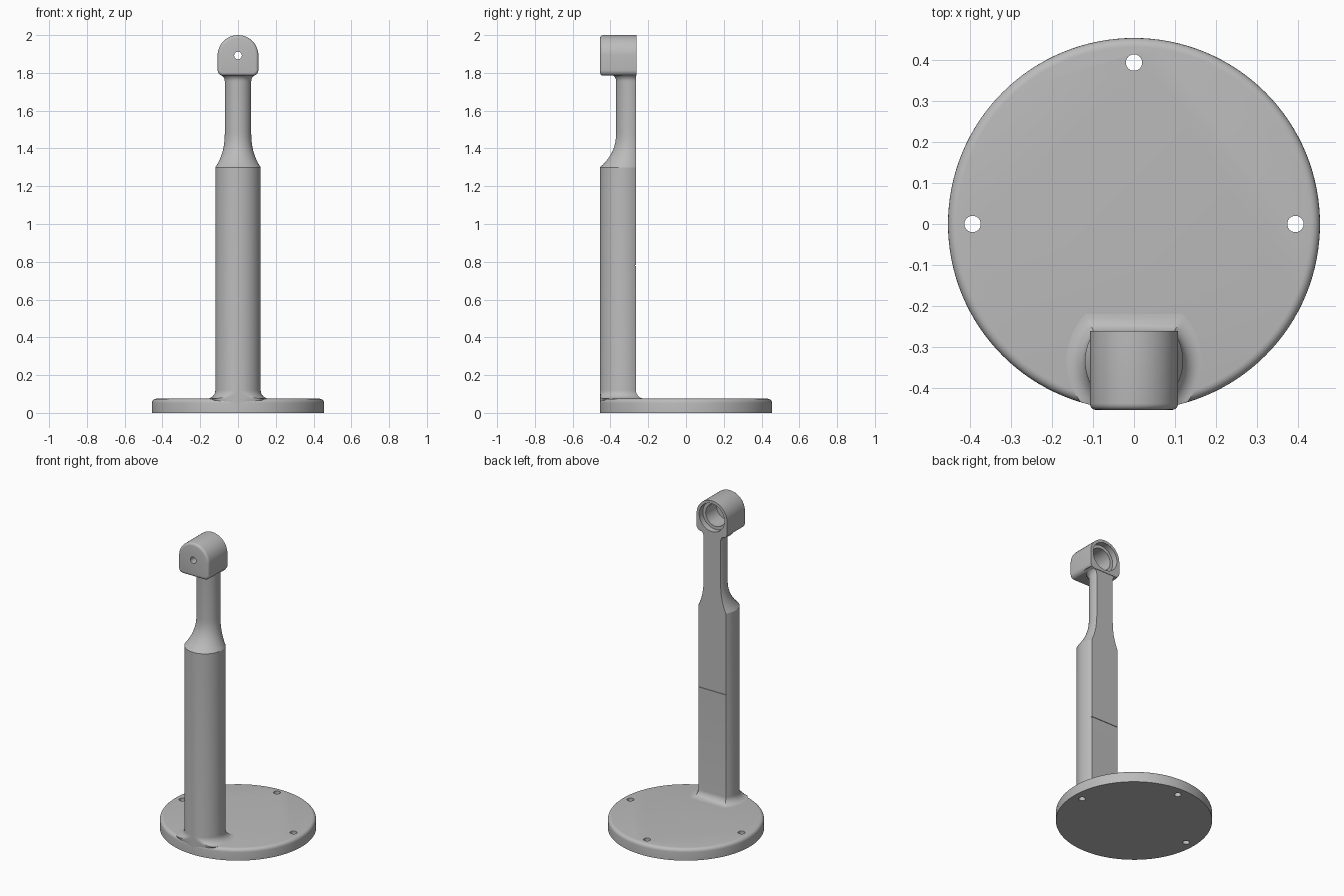
import bpy
import bmesh
from math import sin, cos, pi, asin, hypot, radians
from mathutils import Matrix

cube = bpy.data.objects.get("Cube")
if cube:
    bpy.data.objects.remove(cube, do_unlink=True)

grey = bpy.data.materials.new("matte grey")
grey.use_nodes = True
colour = (0.5, 0.5, 0.5, 1)
grey.diffuse_color = colour
grey.node_tree.nodes["Principled BSDF"].inputs["Base Color"].default_value = colour

DISC_R, DISC_H = 0.455, 0.075
BACK = -0.265          # flat rear plane of the post
COL_R, COL_Y = 0.12, -0.335
NECK_R, NECK_Y = 0.07, -0.30
HEAD_R, HEAD_Z = 0.108, 1.892


def make_object(name, bm):
    bmesh.ops.recalc_face_normals(bm, faces=bm.faces)
    mesh = bpy.data.meshes.new(name)
    bm.to_mesh(mesh)
    bm.free()
    mesh.materials.append(grey)
    obj = bpy.data.objects.new(name, mesh)
    bpy.context.collection.objects.link(obj)
    return obj


def activate(obj):
    bpy.ops.object.select_all(action='DESELECT')
    obj.select_set(True)
    bpy.context.view_layer.objects.active = obj


def cylinder_cutter(x, y, z, r, depth, along_y=False):
    bm = bmesh.new()
    turn = Matrix.Rotation(pi / 2, 4, 'X') if along_y else Matrix()
    bmesh.ops.create_cone(bm, cap_ends=True, segments=48, radius1=r, radius2=r,
                          depth=depth, matrix=Matrix.Translation((x, y, z)) @ turn)
    return make_object("cutter", bm)


def cut(obj, cutter):
    mod = obj.modifiers.new("cut", 'BOOLEAN')
    mod.operation = 'DIFFERENCE'
    mod.solver = 'EXACT'
    mod.object = cutter
    activate(obj)
    bpy.ops.object.modifier_apply(modifier=mod.name)
    bpy.data.objects.remove(cutter, do_unlink=True)


def smooth(obj):
    activate(obj)
    bpy.ops.object.shade_smooth_by_angle(angle=radians(30))


# Round base with softened top rim and three screw holes
bm = bmesh.new()
bmesh.ops.create_cone(bm, cap_ends=True, segments=128, radius1=DISC_R, radius2=DISC_R,
                      depth=DISC_H, matrix=Matrix.Translation((0, 0, DISC_H / 2)))
rim = [e for e in bm.edges if all(v.co.z > DISC_H - 0.001 for v in e.verts)]
bmesh.ops.bevel(bm, geom=rim, offset=0.022, segments=5, profile=0.5, affect='EDGES')
base = make_object("base", bm)
for x, y in ((-0.395, 0), (0.395, 0), (0, 0.395)):
    cut(base, cylinder_cutter(x, y, 0.04, 0.02, 0.3))
smooth(base)


# D-shaped cross-section: round at the front, flat at the back
def section(z, r, cy, back, steps=56):
    start = asin(max(-1, min(1, (back - cy) / r)))
    points = []
    for i in range(steps + 1):
        a = start - (pi + 2 * start) * i / steps
        x, y = r * cos(a), cy + r * sin(a)
        k = min(1, DISC_R / hypot(x, y))
        points.append((x * k, y * k, z))
    return points


def loft(name, rings):
    bm = bmesh.new()
    loops = [[bm.verts.new(p) for p in ring] for ring in rings]
    n = len(loops[0])
    for low, high in zip(loops, loops[1:]):
        for i in range(n):
            j = (i + 1) % n
            bm.faces.new((low[i], low[j], high[j], high[i]))
    bm.faces.new(loops[0])
    bm.faces.new(loops[-1])
    return make_object(name, bm)


# Column with a fillet where it meets the base
FILLET = 0.045
rings = [section(0.01, COL_R, COL_Y, BACK)]
for i in range(9):
    a = pi / 2 * i / 8
    o = FILLET * (1 - sin(a))
    z = DISC_H + FILLET * (1 - cos(a))
    rings.append(section(z, COL_R + o, COL_Y, BACK + o))
rings.append(section(1.3, COL_R, COL_Y, BACK))
column = loft("column", rings)

# Fine horizontal seam on the flat back of the column
bm = bmesh.new()
bmesh.ops.create_cube(bm, size=1, matrix=Matrix.Translation((0, BACK, 0.78))
                      @ Matrix.Diagonal((0.4, 0.008, 0.006, 1)))
cut(column, make_object("cutter", bm))
smooth(column)

# Slim neck: sweeps in from the column and flares out under the head
rings = []
for i in range(13):
    t = i / 12
    f = (1 - t) ** 2.5
    rings.append(section(1.3 + 0.19 * t, NECK_R + (COL_R - NECK_R) * f,
                         NECK_Y + (COL_Y - NECK_Y) * f, BACK))
for i in range(9):
    a = pi / 2 * i / 8
    rings.append(section(1.755 + 0.037 * sin(a), NECK_R + 0.035 * (1 - cos(a)), NECK_Y, BACK))
neck = loft("neck", rings)
smooth(neck)

# Arched head, rounded at its lower corners and front edge
corner = 0.03
bottom = 1.785
outline = [(HEAD_R * cos(pi * i / 40), HEAD_Z + HEAD_R * sin(pi * i / 40)) for i in range(41)]
for side, begin in ((-1, pi), (1, 1.5 * pi)):
    for i in range(7):
        a = begin + pi / 2 * i / 6
        outline.append((side * (HEAD_R - corner) + corner * cos(a),
                        bottom + corner + corner * sin(a)))
bm = bmesh.new()
face = bm.faces.new([bm.verts.new((x, -0.455, z)) for x, z in outline])
extruded = bmesh.ops.extrude_face_region(bm, geom=[face], use_keep_orig=True)
for v in extruded["geom"]:
    if isinstance(v, bmesh.types.BMVert):
        v.co.y = -0.262
front = [e for e in bm.edges if all(v.co.y < -0.45 for v in e.verts)]
bmesh.ops.recalc_face_normals(bm, faces=bm.faces)
bmesh.ops.bevel(bm, geom=front, offset=0.016, segments=4, profile=0.5, affect='EDGES')
head = make_object("head", bm)

# Stepped socket from the back and a small hole through the front
for r, deepest in ((0.09, -0.30), (0.07, -0.41), (0.02, -0.6)):
    length = -0.2 - deepest
    cut(head, cylinder_cutter(0, deepest + length / 2, HEAD_Z, r, length, along_y=True))
smooth(head)
